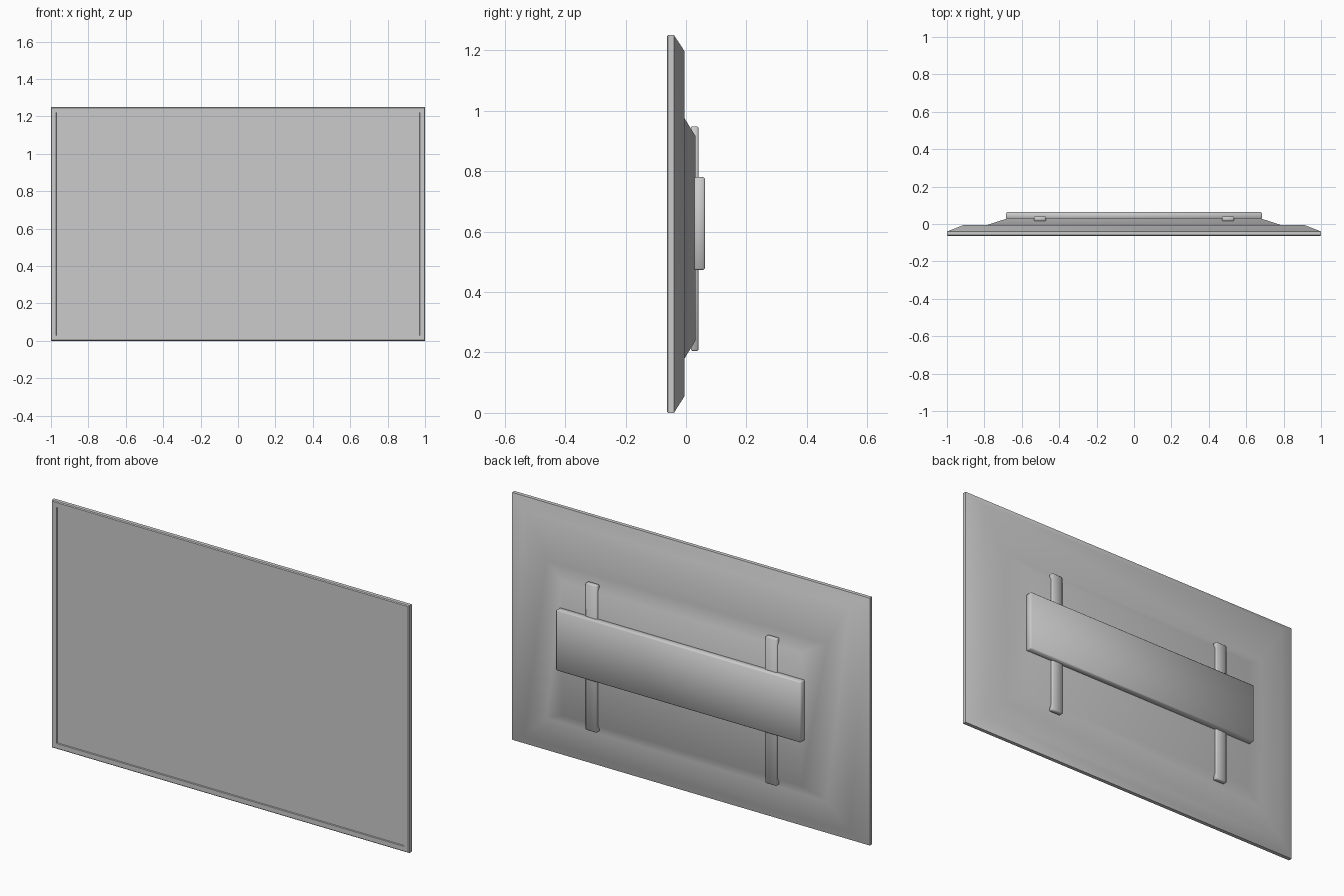
import bpy, bmesh, math

if "Cube" in bpy.data.objects:
    bpy.data.objects.remove(bpy.data.objects["Cube"])


def finish(name, bm, angle):
    bmesh.ops.recalc_face_normals(bm, faces=bm.faces)
    me = bpy.data.meshes.new(name)
    bm.to_mesh(me)
    bm.free()
    ob = bpy.data.objects.new(name, me)
    bpy.context.collection.objects.link(ob)
    bpy.ops.object.select_all(action='DESELECT')
    ob.select_set(True)
    bpy.context.view_layer.objects.active = ob
    bpy.ops.object.shade_smooth_by_angle(angle=math.radians(angle))
    return ob


def nested_rects(name, rings, angle):
    """Skin a run of rectangles (half width, bottom z, top z, y), capped at both ends."""
    bm = bmesh.new()
    loops = [[bm.verts.new((x, y, z)) for x, z in ((-w, a), (w, a), (w, b), (-w, b))]
             for w, a, b, y in rings]
    for p, q in zip(loops, loops[1:]):
        for i in range(4):
            j = (i + 1) % 4
            bm.faces.new((p[i], p[j], q[j], q[i]))
    bm.faces.new(loops[0])
    bm.faces.new(loops[-1])
    return finish(name, bm, angle)


def box(name, lo, hi, bevel):
    bm = bmesh.new()
    bmesh.ops.create_cube(bm, size=1)
    for v in bm.verts:
        v.co = [(l + h) / 2 + c * (h - l) for l, h, c in zip(lo, hi, v.co)]
    bmesh.ops.bevel(bm, geom=bm.edges[:], offset=bevel, segments=1, affect='EDGES')
    return finish(name, bm, 50)


# Television body: recessed screen, thin rim and two sloped tiers behind
nested_rects("panel_body", [
    (0.97, 0.03, 1.22, -0.058),
    (0.972, 0.028, 1.222, -0.063),
    (0.996, 0.004, 1.246, -0.063),
    (1.0, 0.0, 1.25, -0.059),
    (1.0, 0.0, 1.25, -0.04),
    (0.91, 0.055, 1.197, -0.005),
    (0.785, 0.18, 0.975, -0.005),
    (0.67, 0.24, 0.915, 0.032),
], 40)

# Vertical mounting rails
for side, s in (("left", -1), ("right", 1)):
    x = s * 0.503
    box(f"mount_rail_{side}", (x - 0.032, 0.016, 0.205), (x + 0.032, 0.041, 0.948), 0.004)

# Horizontal wall plate
box("wall_plate", (-0.685, 0.026, 0.473), (0.685, 0.063, 0.78), 0.005)
